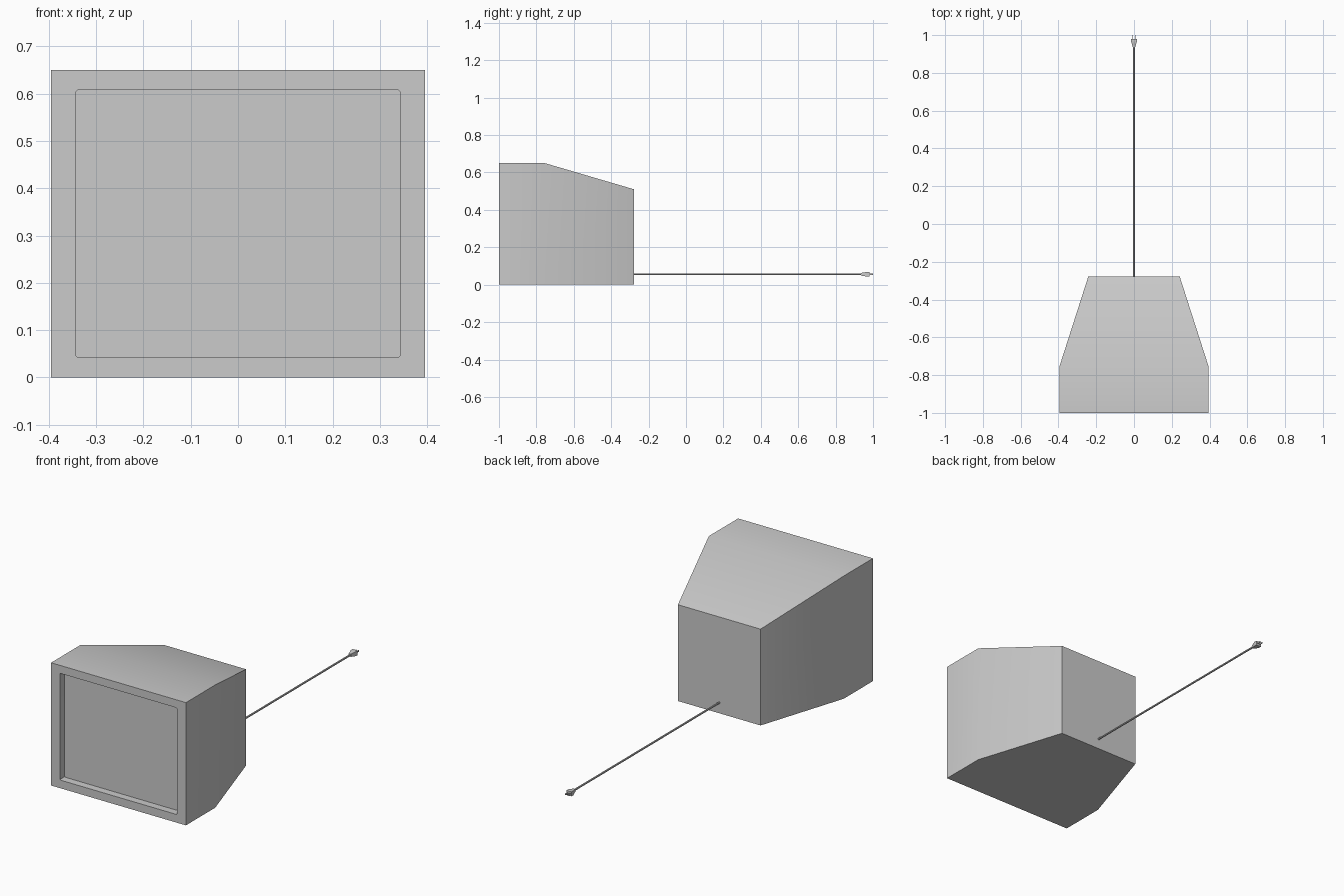
import bpy, bmesh, math

if "Cube" in bpy.data.objects:
    bpy.data.objects.remove(bpy.data.objects["Cube"])


def loft(name, rings):
    """Closed mesh through rings of equal point count."""
    bm = bmesh.new()
    vs = [[bm.verts.new(p) for p in r] for r in rings]
    n = len(rings[0])
    for a, b in zip(vs, vs[1:]):
        for i in range(n):
            j = (i + 1) % n
            bm.faces.new((a[i], a[j], b[j], b[i]))
    bm.faces.new(vs[0])
    bm.faces.new(vs[-1])
    bmesh.ops.recalc_face_normals(bm, faces=bm.faces)
    me = bpy.data.meshes.new(name)
    bm.to_mesh(me)
    bm.free()
    ob = bpy.data.objects.new(name, me)
    bpy.context.collection.objects.link(ob)
    return ob


def rect(y, x, z0, z1):
    return [(-x, y, z0), (x, y, z0), (x, y, z1), (-x, y, z1)]


def round_rect(y, x, z0, z1, r, seg=3):
    pts = []
    corners = [(x - r, z1 - r), (r - x, z1 - r), (r - x, z0 + r), (x - r, z0 + r)]
    for k, (cx, cz) in enumerate(corners):
        for s in range(seg + 1):
            a = math.pi / 2 * (k + s / seg)
            pts.append((cx + r * math.cos(a), y, cz + r * math.sin(a)))
    return pts


def circle(y, r, z, n=8):
    return [(r * math.cos(2 * math.pi * i / n), y, z + r * math.sin(2 * math.pi * i / n))
            for i in range(n)]


def smooth(ob):
    bpy.ops.object.select_all(action='DESELECT')
    ob.select_set(True)
    bpy.context.view_layer.objects.active = ob
    bpy.ops.object.shade_smooth_by_angle(angle=math.radians(30))


# Monitor housing: straight front, tapered back
housing = loft("housing", [rect(-1.0, 0.395, 0, 0.65),
                           rect(-0.755, 0.395, 0, 0.65),
                           rect(-0.278, 0.242, 0, 0.51)])

# Screen recess cut into the front
cutter = loft("screen_cutter", [round_rect(-1.1, 0.343, 0.043, 0.608, 0.006),
                                round_rect(-0.96, 0.343, 0.043, 0.608, 0.006)])
cutter.hide_render = True
mod = housing.modifiers.new("screen_recess", 'BOOLEAN')
mod.object = cutter
mod.operation = 'DIFFERENCE'
mod.solver = 'EXACT'
bpy.context.view_layer.objects.active = housing
bpy.ops.object.modifier_apply(modifier=mod.name)
bpy.data.objects.remove(cutter)
smooth(housing)

# Power cable
CZ = 0.056
cable = loft("power_cable", [circle(-0.285, 0.005, CZ), circle(0.95, 0.005, CZ)])
smooth(cable)

# Plug body widening towards the prongs
loft("plug_body", [rect(0.935, 0.006, CZ - 0.007, CZ + 0.007),
                   rect(0.965, 0.015, CZ - 0.012, CZ + 0.012),
                   rect(0.98, 0.015, CZ - 0.012, CZ + 0.012)])

# Plug prongs
for side, sx in (("left", -1), ("right", 1)):
    prong = loft("plug_prong_" + side, [rect(0.975, 0.0015, CZ - 0.004, CZ + 0.004),
                                        rect(1.0, 0.0015, CZ - 0.004, CZ + 0.004)])
    prong.location.x = sx * 0.007
